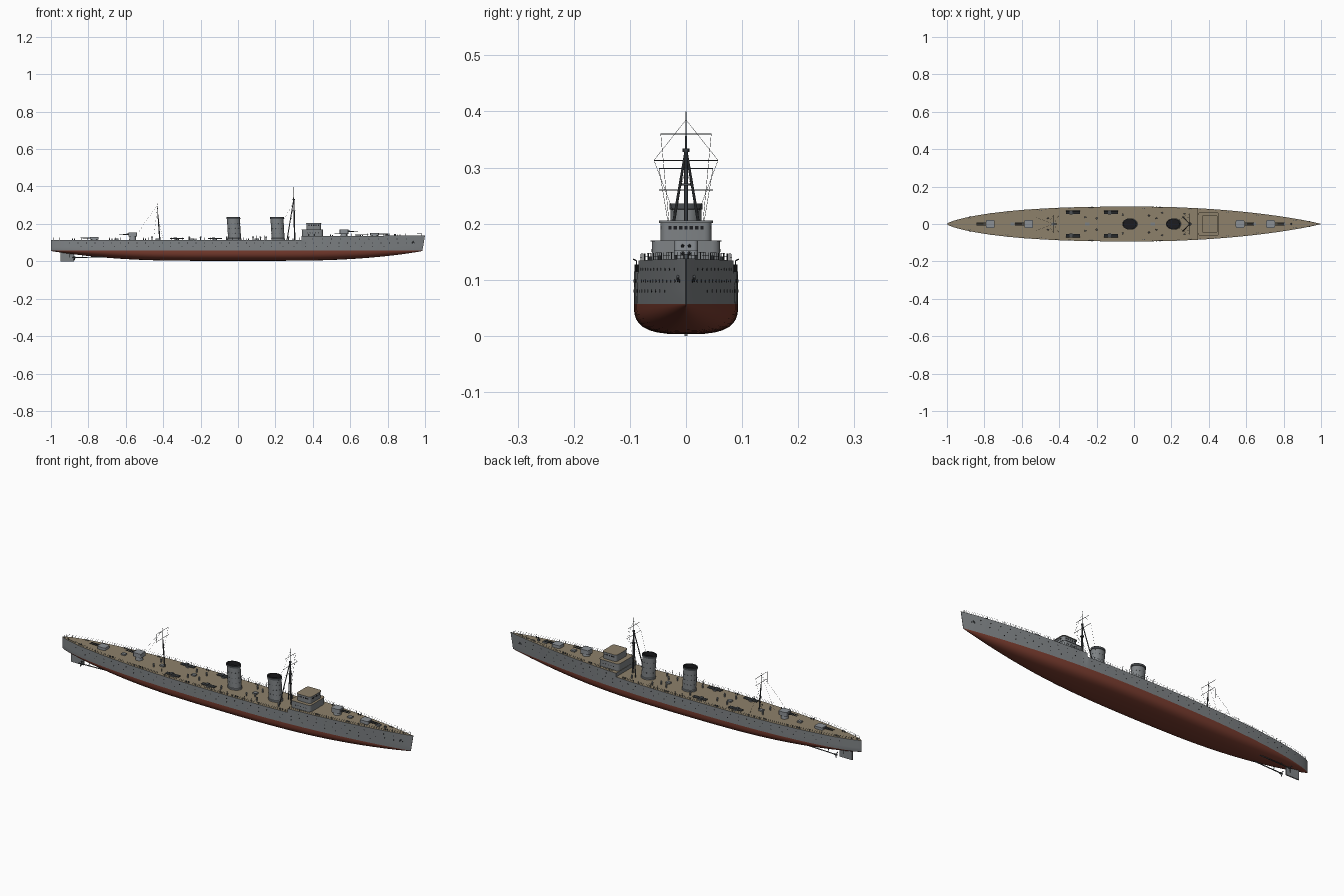
import bpy, bmesh, math
from mathutils import Vector, Matrix

if "Cube" in bpy.data.objects:
    bpy.data.objects.remove(bpy.data.objects["Cube"])

def mat(name, r, g, b):
    m = bpy.data.materials.new(name)
    m.diffuse_color = (r, g, b, 1)
    m.use_nodes = True
    m.node_tree.nodes["Principled BSDF"].inputs["Base Color"].default_value = m.diffuse_color
    return m

GREY = mat("hull grey", .21, .225, .235)
RED = mat("bottom red", .19, .045, .028)
TAN = mat("deck tan", .27, .22, .145)
DARK = mat("dark grey", .07, .078, .085)
BLACK = mat("black", .012, .012, .014)
LIGHT = mat("gunhouse grey", .26, .28, .30)
WL, STEP = .057, .34

class Part:
    """Collects primitives into one mesh object."""
    def __init__(self, name, *mats):
        self.name, self.mats, self.bm = name, mats, bmesh.new()
    def paint(self, verts, mi):
        for f in {f for v in verts for f in v.link_faces}:
            f.material_index = mi
    def box(self, c, s, mi=0, bevel=0):
        M = Matrix.Translation(c) @ Matrix.Diagonal((*s, 1))
        vs = bmesh.ops.create_cube(self.bm, size=1, matrix=M)['verts']
        self.paint(vs, mi)
        if bevel:  # round the upright corners
            es = [e for e in {e for v in vs for e in v.link_edges}
                  if abs(e.verts[0].co.z - e.verts[1].co.z) > 1e-5]
            bmesh.ops.bevel(self.bm, geom=es, offset=bevel, segments=3, profile=.5, affect='EDGES')
    def tube(self, a, b, r, r2=None, mi=0, n=6):
        a, b = Vector(a), Vector(b)
        d = b - a
        M = Matrix.Translation((a + b) / 2) @ d.to_track_quat('Z', 'Y').to_matrix().to_4x4()
        vs = bmesh.ops.create_cone(self.bm, cap_ends=True, segments=n, radius1=r,
             radius2=r if r2 is None else r2, depth=d.length, matrix=M)['verts']
        self.paint(vs, mi)
    def done(self):
        me = bpy.data.meshes.new(self.name)
        self.bm.to_mesh(me)
        self.bm.free()
        for m in self.mats:
            me.materials.append(m)
        ob = bpy.data.objects.new(self.name, me)
        bpy.context.collection.objects.link(ob)
        bpy.context.view_layer.objects.active = ob
        ob.select_set(True)
        bpy.ops.object.shade_smooth_by_angle(angle=math.radians(35))
        ob.select_set(False)
        return ob

# Hull form
def width(x):
    u = min(abs(x), 1)
    w = (1 - u ** 2.1) ** .9 if x > 0 else (1 - u ** 2.6) ** .7
    return max(.093 * w, .0008)
def keel(x):
    u = abs(x)
    return .003 + .052 * max(0, (u - .25) / .75) ** 2.3
def deck(x):
    return .115 if x <= STEP else .134 + .004 * (x - STEP) / .66
def side(x, z):
    w, k, d = width(x), keel(x), deck(x)
    wl = w * (1 - .25 * max(0, x) ** 3)
    if z >= WL:
        return wl + (w - wl) * min(1, (z - WL) / (d - WL))
    p = 3 - 1.4 * x * x
    return wl * max(0, 1 - ((WL - z) / (WL - k)) ** p) ** (1 / p)

# Hull: lofted sections, painted by height and direction
hull = Part("hull", GREY, RED, TAN)
bm = hull.bm
xs = sorted([-math.cos(math.pi * i / 56) for i in range(57)] + [STEP, STEP + .0005])
rows = []
for x in xs:
    k, d = keel(x), deck(x)
    zs = [WL - (WL - k) * math.cos(math.pi / 2 * i / 9) for i in range(10)]
    zs += [WL + (d - WL) * i / 3 for i in (1, 2, 3)]
    half = [(x - .014 * max(0, x) ** 12 * max(0, (d - z) / (d - WL)), side(x, z), z) for z in zs]
    left = [bm.verts.new(p) for p in half]
    right = [left[0]] + [bm.verts.new((p[0], -p[1], p[2])) for p in half[1:]]
    rows.append((left, right))
for (l0, r0), (l1, r1) in zip(rows, rows[1:]):
    for i in range(len(l0) - 1):
        for a, b in ((l0, l1), (r1, r0)):
            vs = list(dict.fromkeys((a[i], b[i], b[i + 1], a[i + 1])))
            f = bm.faces.new(vs)
            f.material_index = 1 if i < 9 else 0
    f = bm.faces.new((l0[-1], l1[-1], r1[-1], r0[-1]))
    f.material_index = 2 if abs(l0[-1].co.z - l1[-1].co.z) < .01 else 0
for l, r in (rows[0], rows[-1]):
    bm.faces.new(l + r[:0:-1])
bmesh.ops.recalc_face_normals(bm, faces=bm.faces)
hull.done()

# Portholes in two rows
ports = Part("portholes", BLACK)
for s in (-1, 1):
    for z, start, gap, n in ((.098, -.9, .045, 42), (.08, -.84, .06, 28), (.119, .4, .05, 11)):
        for i in range(n):
            x = start + gap * i
            y = side(x, z)
            ports.tube((x, s * (y - .002), z), (x, s * (y + .0006), z), .0024, n=8)
ports.done()

# Deck edge railings
rail = Part("railings", DARK)
def edge(x, s, h):
    return (x, s * max(0, width(x) - .002), deck(x) + h)
for s in (-1, 1):
    for x0, x1, n in ((-.985, STEP - .01, 44), (STEP + .01, .98, 22)):
        pts = [x0 + (x1 - x0) * i / n for i in range(n + 1)]
        for x in pts:
            rail.tube(edge(x, s, 0), edge(x, s, .012), .0006, n=4)
        for a, b in zip(pts, pts[1:]):
            for h in (.006, .012):
                rail.tube(edge(a, s, h), edge(b, s, h), .0003, n=3)
rail.done()

# Bridge: two rounded tiers with tan roofs and a window strip
br = Part("bridge", GREY, TAN, BLACK)
br.box((.398, 0, .151), (.112, .122, .036), bevel=.014)
br.box((.398, 0, .1695), (.115, .126, .002), bevel=.015)
br.box((.405, 0, .186), (.078, .09, .034), bevel=.012)
br.box((.405, 0, .2035), (.084, .096, .004), bevel=.013)
for f in br.bm.faces:
    if f.normal.z > .9 or (f.calc_center_median().z > .2 and f.calc_area() > .003):
        f.material_index = 1
for i in range(-3, 4):
    br.box((.444, i * .0095, .193), (.0012, .006, .006), 2)
for s in (-1, 1):
    for i in range(5):
        br.box((.38 + i * .0125, s * .045, .193), (.007, .0012, .006), 2)
        br.tube((.37 + i * .015, s * .06, .152), (.37 + i * .015, s * .0616, .152), .0025, mi=2, n=8)
br.done()

# Funnels: slightly raked ovals with dark hollow tops
for name, fx in (("forward_funnel", .215), ("after_funnel", -.018)):
    fu = Part(name, GREY, BLACK, DARK)
    prof = [(.037, .110, 0), (.037, .122, 0), (.0345, .124, 0), (.0345, .225, 0), (.037, .226, 2),
            (.037, .236, 2), (.0325, .236, 2), (.0325, .215, 1)]
    n, rings = 32, []
    for r, z, mi in prof:
        cx = fx - .06 * (z - .115)
        rings.append([fu.bm.verts.new((cx + r * math.cos(2 * math.pi * i / n),
                      .8 * r * math.sin(2 * math.pi * i / n), z)) for i in range(n)])
    for j in range(len(rings) - 1):
        for i in range(n):
            k = (i + 1) % n
            fu.bm.faces.new((rings[j][i], rings[j][k], rings[j + 1][k], rings[j + 1][i])).material_index = prof[j + 1][2]
    fu.bm.faces.new(rings[-1]).material_index = 1
    for z in (.15, .175, .2):  # stay eyes
        for i in range(12):
            a = 2 * math.pi * i / 12 + .2
            c, s = math.cos(a), math.sin(a)
            cx = fx - .06 * (z - .115)
            fu.tube((cx + .034 * c, .0272 * s, z), (cx + .0362 * c, .029 * s, z), .0018, mi=2)
    fu.done()

# Twin gun mounts: pedestal, shield, barrels
for name, x, base, floor, top, d in (("gun_a", .73, .135, .137, .152, 1), ("gun_b", .567, .135, .147, .17, 1),
                                     ("gun_c", -.563, .115, .132, .153, -1), ("gun_d", -.768, .115, .117, .130, -1)):
    g = Part(name, LIGHT, DARK, BLACK)
    g.tube((x, 0, base - .002), (x, 0, floor + .001), .019, .017, n=20)
    g.box((x, 0, (floor + top) / 2), (.046, .042, top - floor), bevel=.007)
    for y in (-.006, .006):
        z = (floor + top) / 2 + .002
        g.tube((x + d * .02, y, z), (x + d * .045, y, z), .0032, .0026, 1, 8)
        g.tube((x + d * .045, y, z), (x + d * .073, y, z), .0026, .002, 1, 8)
        g.tube((x + d * .073, y, z), (x + d * .0735, y, z), .0014, mi=2, n=8)
    g.done()

# Torpedo tubes, triple, port and starboard
tt = Part("torpedo_tubes", DARK, GREY)
for x in (-.328, -.124):
    for s in (-1, 1):
        tt.tube((x, s * .062, .114), (x, s * .062, .119), .012, mi=1, n=14)
        for j in (-1, 0, 1):
            tt.tube((x - .036, s * .062 + j * .0062, .1225), (x + .038, s * .062 + j * .0062, .1225), .0033, n=8)
        tt.box((x - .008, s * .062, .126), (.016, .02, .005))
tt.done()

# Foremast tripod, mainmast, yards and rigging
ma = Part("masts", DARK)
ma.tube((.303, 0, .115), (.299, 0, .33), .004, .003, n=8)
ma.tube((.299, 0, .32), (.297, 0, .4), .002, .001)
for s in (-1, 1):
    ma.tube((.262, s * .037, .114), (.298, 0, .333), .0028, .0022, n=8)
ma.tube((.299, 0, .268), (.299, 0, .272), .009, n=12)
ma.tube((.298, 0, .328), (.298, 0, .334), .006, n=10)
ma.tube((-.418, 0, .114), (-.428, 0, .25), .0036, .0026, n=8)
ma.tube((-.428, 0, .245), (-.431, 0, .31), .002, .001)
for x, z, h in ((.297, .36, .045), (.298, .313, .057), (-.43, .298, .048), (-.428, .26, .048)):
    ma.tube((x, -h, z), (x, h, z), .001, n=5)
ma.done()
rg = Part("rigging", DARK)
for s in (-1, 1):
    for a, b in (((.297, s * .057, .313), (.24, s * .02, .215)), ((.297, s * .045, .36), (.285, s * .03, .2)),
                 ((.298, 0, .385), (.297, s * .057, .313)), ((-.43, 0, .3), (-.51, s * .03, .19)),
                 ((-.43, s * .048, .298), (-.45, s * .02, .13)), ((-.428, 0, .24), (-.4, s * .05, .115)),
                 ((-.51, s * .03, .19), (-.53, s * .035, .155))):
        rg.tube(a, b, .0004, n=3)
rg.done()

# Deck fittings: vents, bollards, hatches, boat davits
ft = Part("deck_fittings", GREY, DARK)
for s in (-1, 1):
    for x, y in ((-.26, .036), (-.2, .03), (-.06, .05), (.08, .045), (.12, .03), (.15, .06), (.27, .055), (-.46, .03)):
        ft.tube((x, s * y, .114), (x, s * y, .128), .0035, n=8)
        ft.tube((x, s * y, .127), (x, s * y, .133), .005, .004, n=8)
    for x in (-.88, -.68, -.5, -.23, .05, .3, .5, .66, .86):
        for dx in (-.006, .006):
            p = (x + dx, s * (width(x) - .01), deck(x))
            ft.tube(p, (p[0], p[1], p[2] + .007), .0025, mi=1, n=8)
    for x in (-.04, .0, .1, .14):
        ft.tube((x, s * .088, .114), (x, s * .088, .134), .0011, mi=1)
        ft.tube((x, s * .088, .134), (x, s * .094, .137), .0011, mi=1)
    ft.tube((.93, s * .0135, .098), (.94, s * .0145, .106), .003, mi=1)  # anchors
for x in (-.65, -.43, -.25, .1, .64, .8):
    ft.box((x, 0, deck(x) + .003), (.022, .018, .008), 0)
ft.tube((.84, 0, .136), (.84, 0, .146), .006, .005, 1, 12)
ft.done()

# Rudder, shafts and propellers
rd = Part("rudder", GREY)
rd.box((-.914, 0, .024), (.072, .006, .048))
rd.tube((-.9, 0, .02), (-.9, 0, .06), .004, n=8)
rd.done()
pr = Part("propellers", DARK)
for s in (-1, 1):
    y = s * .03
    pr.tube((-.875, y, .02), (-.6, y * .9, .026), .0025, n=8)
    pr.tube((-.885, y, .02), (-.868, y, .02), .002, .005, n=10)
    pr.tube((-.83, y, .02), (-.83, y * .6, .048), .0018)
    for i in range(3):
        a = 2 * math.pi * i / 3 + .5
        pr.tube((-.873, y, .02), (-.877, y + .014 * math.cos(a), .02 + .014 * math.sin(a)), .0015, .004, n=4)
pr.done()
